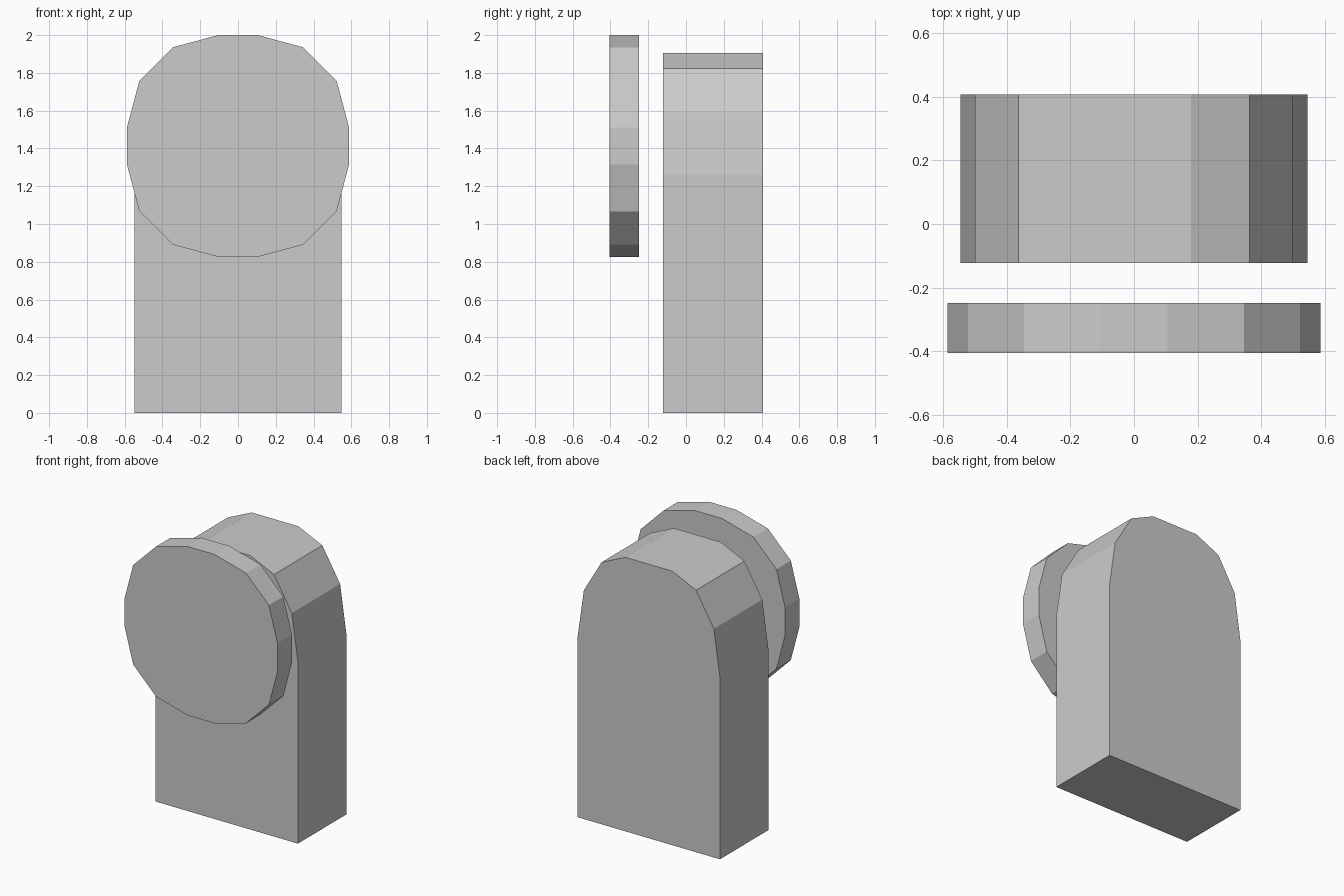
import bpy
import bmesh

if "Cube" in bpy.data.objects:
    bpy.data.objects.remove(bpy.data.objects["Cube"])


def extrude_profile(name, points, y0, y1):
    """Extrude an XZ outline from y0 (front) to y1 (back)."""
    bm = bmesh.new()
    face = bm.faces.new([bm.verts.new((x, y0, z)) for x, z in points])
    result = bmesh.ops.extrude_face_region(bm, geom=[face])
    moved = [v for v in result["geom"] if isinstance(v, bmesh.types.BMVert)]
    bmesh.ops.translate(bm, verts=moved, vec=(0, y1 - y0, 0))
    bmesh.ops.recalc_face_normals(bm, faces=bm.faces)
    mesh = bpy.data.meshes.new(name)
    bm.to_mesh(mesh)
    bm.free()
    obj = bpy.data.objects.new(name, mesh)
    bpy.context.collection.objects.link(obj)
    return obj


def mirror_x(half):
    """Close a right-hand outline with its mirror image."""
    return half + [(-x, z) for x, z in reversed(half)]


# Arched upright body
arch = [(0.547, 0), (0.547, 1.262), (0.5, 1.59), (0.363, 1.822), (0.18, 1.905)]
extrude_profile("arched_body", mirror_x(arch), -0.123, 0.408)

# Sixteen-sided disc floating in front of the body
centre_z = 1.413
quarter = [(0.105, 0.587), (0.346, 0.522), (0.522, 0.346), (0.588, 0.098)]
upper = [(x, centre_z + z) for x, z in quarter]
lower = [(x, centre_z - z) for x, z in reversed(quarter)]
extrude_profile("front_disc", mirror_x(upper + lower), -0.406, -0.248)
